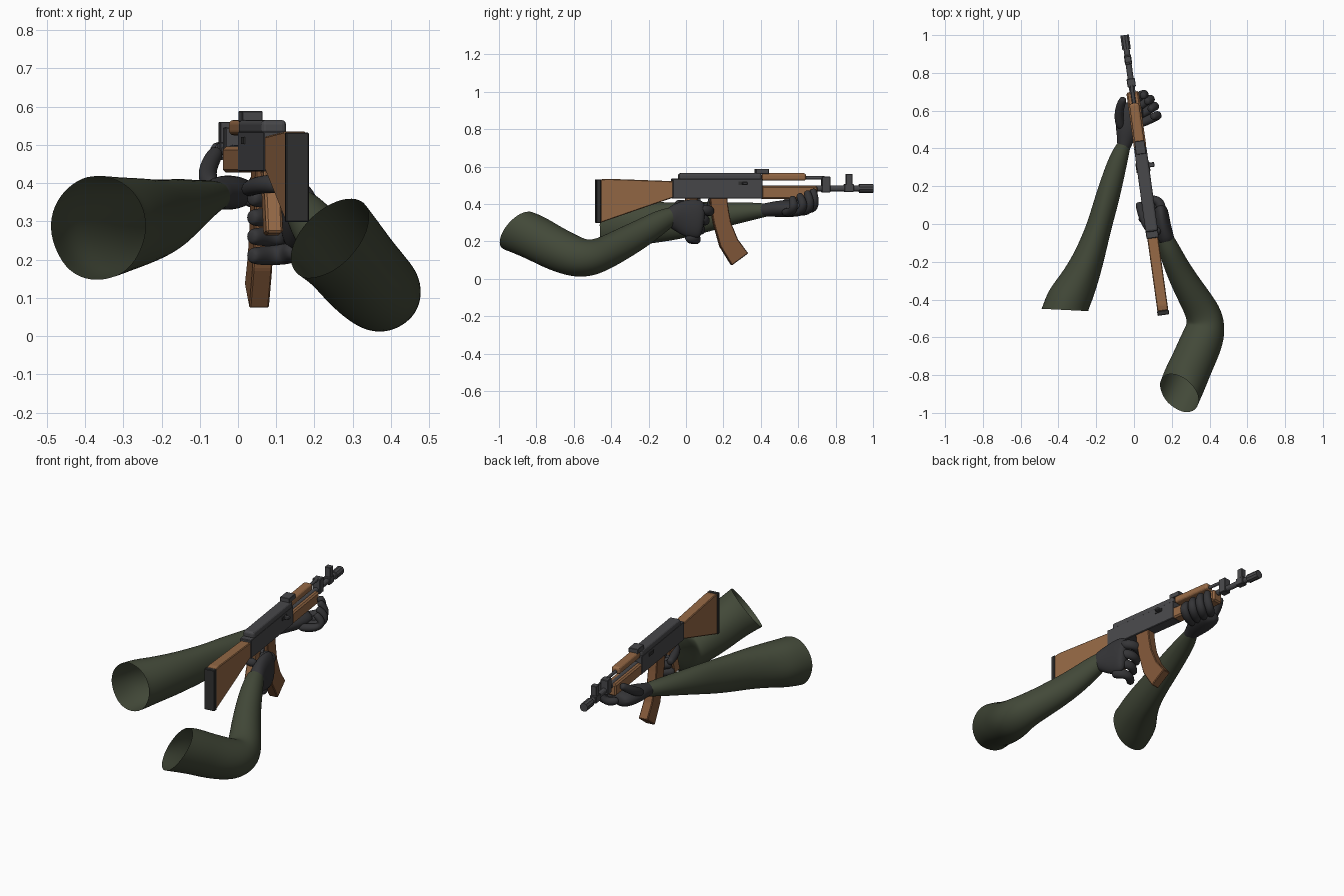
import bpy, bmesh, math, random
from mathutils import Vector, Matrix

random.seed(4)


def material(name, rgb):
    m = bpy.data.materials.new(name)
    m.diffuse_color = (*rgb, 1)
    return m


WOOD = material("wood", (0.30, 0.14, 0.06))
MAG = material("magazine_brown", (0.22, 0.095, 0.04))
METAL = material("dark_metal", (0.065, 0.065, 0.07))
RUBBER = material("rubber", (0.03, 0.03, 0.03))
GLOVE = material("glove", (0.035, 0.035, 0.038))
CLOTH = material("olive_cloth", (0.055, 0.066, 0.04))

# The rifle is modelled along y, then yawed; y is stretched so it still reads as world y
YAW = math.radians(7.9)
GUN = (Matrix.Translation((0.089, 0, 0)) @ Matrix.Rotation(YAW, 4, 'Z')
       @ Matrix.Diagonal((1, 1 / math.cos(YAW), 1, 1)))


def finish(bm, name, mat, smooth=False):
    bmesh.ops.recalc_face_normals(bm, faces=bm.faces)
    me = bpy.data.meshes.new(name)
    bm.to_mesh(me)
    bm.free()
    me.materials.append(mat)
    for p in me.polygons:
        p.use_smooth = smooth
    ob = bpy.data.objects.new(name, me)
    bpy.context.collection.objects.link(ob)
    return ob


def plate(name, profile, half, mat, bevel=0.0, segs=1, x=0.0):
    """Side profile (y, z) extruded across the rifle's width."""
    bm = bmesh.new()
    f = bm.faces.new([bm.verts.new((x - half, y, z)) for y, z in profile])
    r = bmesh.ops.extrude_face_region(bm, geom=[f])
    for v in r["geom"]:
        if isinstance(v, bmesh.types.BMVert):
            v.co.x += 2 * half
    if bevel:
        bmesh.ops.bevel(bm, geom=bm.edges[:], offset=bevel, segments=segs,
                        profile=0.5, affect='EDGES')
    bm.transform(GUN)
    return finish(bm, name, mat)


def box(name, y0, y1, z0, z1, half, mat, bevel=0.0, segs=1, x=0.0):
    return plate(name, [(y0, z0), (y1, z0), (y1, z1), (y0, z1)], half, mat, bevel, segs, x)


def rod(name, y0, y1, z, r, mat, sides=12):
    bm = bmesh.new()
    bmesh.ops.create_cone(bm, cap_ends=True, segments=sides, radius1=r, radius2=r, depth=y1 - y0)
    bm.transform(GUN @ Matrix.Translation((0, (y0 + y1) / 2, z)) @ Matrix.Rotation(math.pi / 2, 4, 'X'))
    return finish(bm, name, mat)


def tube(name, pts, mat, sides=10, caps=True, jitter=0.0, end_normal=None, level=2):
    """Smooth limb through points (x, y, z, half_width, half_height)."""
    bm = bmesh.new()
    cs = [Vector(p[:3]) for p in pts]
    up, rings = Vector((0, 0, 1)), []
    for i, p in enumerate(pts):
        a, b = cs[max(i - 1, 0)], cs[min(i + 1, len(cs) - 1)]
        t = (b - a).normalized()
        if end_normal and i == len(pts) - 1:
            t = Vector(end_normal).normalized()
        up = (up - t * up.dot(t)).normalized()
        side = t.cross(up)
        ring = []
        for k in range(sides):
            an = 2 * math.pi * k / sides
            s = 1 + random.uniform(-jitter, jitter)
            ring.append(bm.verts.new(cs[i] + side * math.cos(an) * p[3] * s + up * math.sin(an) * p[4] * s))
        rings.append(ring)
    for r, q in zip(rings, rings[1:]):
        for k in range(sides):
            bm.faces.new((r[k], r[(k + 1) % sides], q[(k + 1) % sides], q[k]))
    if caps:
        bm.faces.new(rings[0])
        bm.faces.new(rings[-1])
    ob = finish(bm, name, mat, True)
    sub = ob.modifiers.new("smooth", 'SUBSURF')
    sub.levels = sub.render_levels = level
    return ob


def finger(name, joints, r):
    # Extra ring just past the tip keeps the end rounded
    pts = [(*j, r * s, r * s) for j, s in zip(joints, (1.1, 1.12, 1.05, 0.95))]
    d = (Vector(joints[-1]) - Vector(joints[-2])).normalized() * r * 0.7
    pts.append((*(Vector(joints[-1]) + d), r * 0.7, r * 0.7))
    tube(name, pts, GLOVE, 8)


# Stock and pistol grip
plate("stock", [(-0.46, 0.30), (-0.07, 0.435), (-0.07, 0.522), (-0.43, 0.535), (-0.46, 0.53)],
      0.029, WOOD, 0.004)
box("butt_plate", -0.482, -0.458, 0.298, 0.532, 0.031, RUBBER, 0.003)
plate("pistol_grip", [(-0.055, 0.27), (0.01, 0.262), (0.065, 0.435), (0.0, 0.435)], 0.022, WOOD, 0.006)

# Receiver, cover and controls
box("receiver", -0.075, 0.405, 0.43, 0.535, 0.033, METAL, 0.003)
box("top_cover", -0.04, 0.40, 0.525, 0.565, 0.033, METAL, 0.012, 3)
for s, n in ((1, "right"), (-1, "left")):
    box("port_" + n, 0.275, 0.325, 0.502, 0.52, 0.003, RUBBER, x=s * 0.034)
box("charging_handle", 0.295, 0.32, 0.503, 0.518, 0.016, METAL, 0.003, x=0.046)
box("rear_sight", 0.37, 0.44, 0.56, 0.588, 0.027, METAL, 0.002)
plate("trigger", [(0.06, 0.435), (0.075, 0.435), (0.085, 0.385), (0.078, 0.385)], 0.005, METAL)
plate("trigger_guard", [(0.04, 0.435), (0.045, 0.365), (0.115, 0.365), (0.13, 0.435), (0.122, 0.435),
                        (0.108, 0.373), (0.052, 0.373), (0.048, 0.435)], 0.01, METAL)

# Curved magazine
plate("magazine", [(0.125, 0.435), (0.132, 0.37), (0.145, 0.30), (0.18, 0.174), (0.243, 0.072),
                   (0.33, 0.136), (0.275, 0.21), (0.238, 0.30), (0.225, 0.37), (0.217, 0.435)],
      0.026, MAG, 0.004)

# Handguards, barrel and sights
box("lower_handguard", 0.40, 0.70, 0.427, 0.495, 0.033, WOOD, 0.008)
box("upper_handguard", 0.405, 0.64, 0.525, 0.565, 0.026, WOOD, 0.012, 3)
rod("barrel", 0.39, 0.95, 0.484, 0.016, METAL)
rod("gas_tube", 0.60, 0.74, 0.54, 0.009, METAL)
box("gas_block", 0.725, 0.77, 0.462, 0.546, 0.022, METAL, 0.003)
box("front_sight_base", 0.845, 0.895, 0.464, 0.506, 0.019, METAL, 0.003)
box("front_sight_post", 0.855, 0.888, 0.49, 0.56, 0.017, METAL, 0.002)
rod("muzzle", 0.925, 1.0, 0.484, 0.024, METAL, 10)

# Left hand cradling the handguard
tube("left_palm", [(-0.06, 0.38, 0.365, 0.034, 0.034), (-0.047, 0.44, 0.37, 0.042, 0.038),
                   (-0.035, 0.50, 0.375, 0.068, 0.047), (-0.02, 0.58, 0.375, 0.075, 0.047),
                   (-0.01, 0.645, 0.378, 0.062, 0.038)], GLOVE, 12)
left = {
    "index": [(-0.02, 0.63, 0.375), (0.035, 0.685, 0.37), (0.062, 0.69, 0.42), (0.05, 0.68, 0.465)],
    "middle": [(0.0, 0.60, 0.36), (0.075, 0.66, 0.36), (0.098, 0.665, 0.41), (0.072, 0.65, 0.455)],
    "ring": [(0.01, 0.56, 0.355), (0.10, 0.62, 0.355), (0.122, 0.63, 0.40), (0.09, 0.61, 0.44)],
    "little": [(0.01, 0.52, 0.355), (0.105, 0.565, 0.355), (0.137, 0.58, 0.39), (0.105, 0.57, 0.425)],
    "thumb": [(-0.065, 0.50, 0.385), (-0.083, 0.56, 0.415), (-0.075, 0.62, 0.45), (-0.06, 0.655, 0.475)],
}
for n, j in left.items():
    finger("left_" + n, j, 0.024)

# Right hand around the pistol grip
tube("right_palm", [(0.185, -0.11, 0.33, 0.04, 0.045), (0.165, -0.06, 0.332, 0.045, 0.075),
                    (0.15, 0.0, 0.325, 0.045, 0.105), (0.145, 0.06, 0.32, 0.04, 0.11),
                    (0.14, 0.10, 0.315, 0.03, 0.095)], GLOVE, 12)
for i, n in enumerate(("index", "middle", "ring", "little")):
    y, z = -0.024 * i, 0.375 - 0.05 * i
    finger("right_" + n, [(0.15, 0.065 + y, z), (0.135, 0.125 + y, z - 0.01),
                          (0.085, 0.135 + y, z - 0.015), (0.045, 0.095 + y, z - 0.015)], 0.027)
finger("right_thumb", [(0.145, -0.03, 0.39), (0.095, -0.055, 0.40), (0.05, 0.02, 0.395),
                       (0.028, 0.10, 0.385)], 0.024)

# Sleeves, open at the shoulder end
tube("left_sleeve", [(-0.048, 0.43, 0.368, 0.034, 0.036), (-0.078, 0.36, 0.362, 0.05, 0.048),
                     (-0.118, 0.22, 0.345, 0.062, 0.066), (-0.152, 0.10, 0.33, 0.066, 0.085),
                     (-0.18, 0.0, 0.315, 0.068, 0.098), (-0.215, -0.11, 0.305, 0.076, 0.108),
                     (-0.255, -0.22, 0.30, 0.09, 0.117), (-0.305, -0.33, 0.292, 0.108, 0.128),
                     (-0.345, -0.40, 0.285, 0.122, 0.137), (-0.365, -0.455, 0.283, 0.126, 0.142)],
     CLOTH, 14, False, 0.025, (-0.05, -1, 0))
tube("right_sleeve", [(0.165, -0.075, 0.335, 0.046, 0.05), (0.185, -0.13, 0.31, 0.058, 0.064),
                      (0.225, -0.225, 0.25, 0.068, 0.076), (0.285, -0.335, 0.19, 0.08, 0.086),
                      (0.345, -0.43, 0.14, 0.09, 0.09), (0.378, -0.50, 0.113, 0.102, 0.1),
                      (0.378, -0.565, 0.112, 0.112, 0.11), (0.35, -0.64, 0.135, 0.117, 0.117),
                      (0.31, -0.73, 0.177, 0.117, 0.122), (0.275, -0.81, 0.222, 0.12, 0.125),
                      (0.24, -0.895, 0.256, 0.124, 0.134)],
     CLOTH, 14, False, 0.02, (-0.55, -0.58, 0.6))
